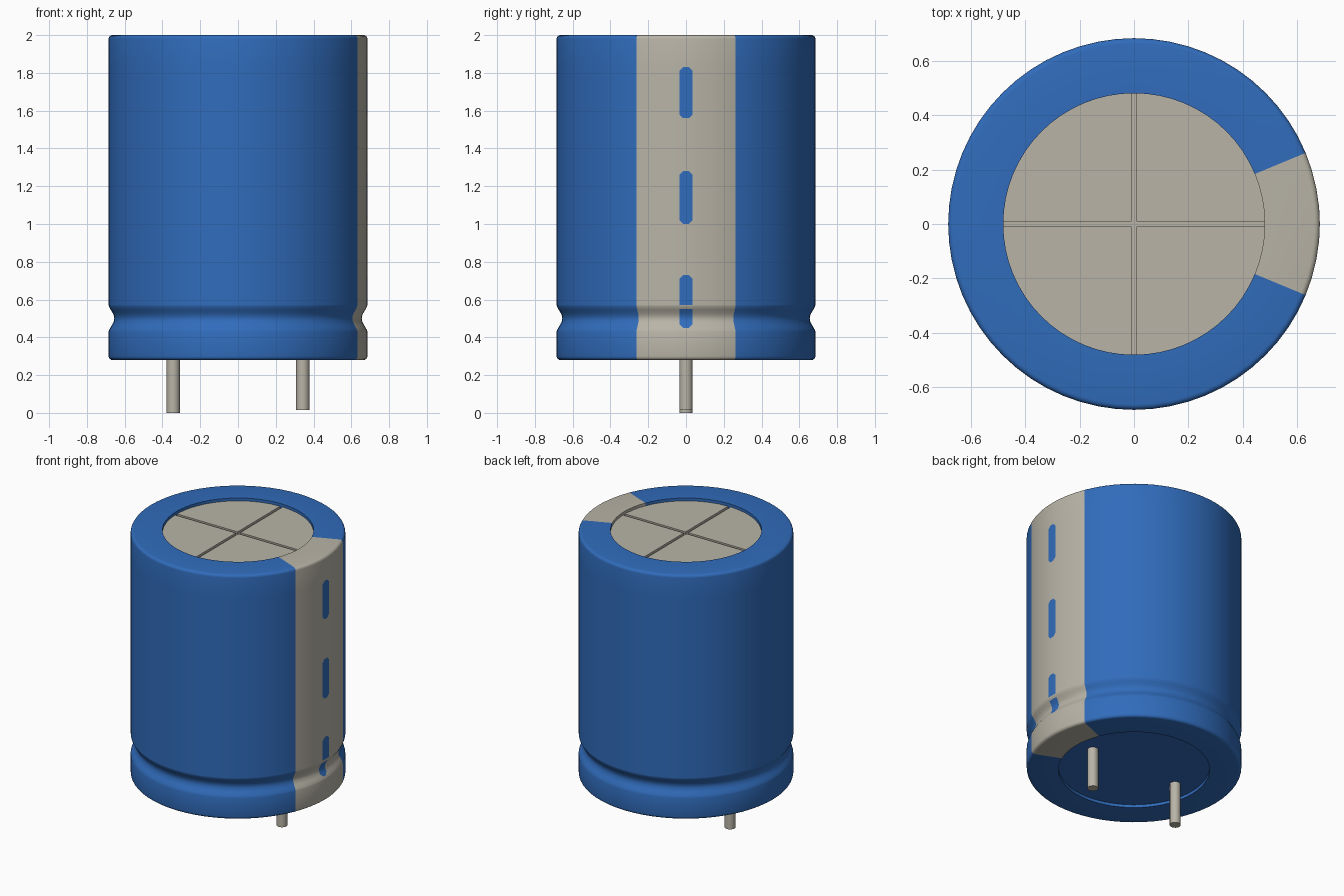
import bpy
import bmesh
from math import sin, cos, pi, radians, asin, atan2, sqrt

if "Cube" in bpy.data.objects:
    bpy.data.objects.remove(bpy.data.objects["Cube"], do_unlink=True)


def make_material(name, rgb):
    mat = bpy.data.materials.new(name)
    mat.use_nodes = True
    mat.diffuse_color = (*rgb, 1)
    mat.node_tree.nodes["Principled BSDF"].inputs["Base Color"].default_value = (*rgb, 1)
    return mat


blue = make_material("sleeve blue", (0.03, 0.15, 0.5))
grey = make_material("warm grey", (0.48, 0.455, 0.385))


def finish(bm, name, mats):
    bmesh.ops.recalc_face_normals(bm, faces=bm.faces[:])
    mesh = bpy.data.meshes.new(name)
    bm.to_mesh(mesh)
    bm.free()
    for m in mats:
        mesh.materials.append(m)
    obj = bpy.data.objects.new(name, mesh)
    bpy.context.collection.objects.link(obj)
    bpy.ops.object.select_all(action='DESELECT')
    obj.select_set(True)
    bpy.context.view_layer.objects.active = obj
    bpy.ops.object.shade_smooth_by_angle(angle=radians(35))
    return obj


# Main dimensions
R, RIM = 0.685, 0.482
BOTTOM, TOP = 0.28, 2.0
ROUND, RECESS = 0.02, 0.02
CRIMP_LOW, CRIMP_HIGH, CRIMP_DEPTH = 0.43, 0.57, 0.03
SLOTS = [(0.45, 0.73), (1.0, 1.28), (1.56, 1.83)]
SLOT_HALF, CHAMFER = 0.035, 0.02
GAP = (0.55, 0.572)
STRIPE = radians(22.5)
PIN_X, PIN_R = 0.343, 0.035


def wall_radius(z):
    if CRIMP_LOW < z < CRIMP_HIGH:
        t = (z - CRIMP_LOW) / (CRIMP_HIGH - CRIMP_LOW)
        return R - CRIMP_DEPTH * sin(pi * t) ** 1.5
    return R


# Sleeve profile: recessed base, rounded edges, crimped wall, rolled top rim
heights = {CRIMP_LOW + (CRIMP_HIGH - CRIMP_LOW) * i / 14 for i in range(15)} | set(GAP)
for low, high in SLOTS:
    heights |= {low, low + CHAMFER, high - CHAMFER, high}
heights = sorted(round(z, 4) for z in heights)
corner = [i * pi / 8 for i in range(5)]
profile = [(RIM, BOTTOM + RECESS), (RIM, BOTTOM)]
profile += [(R - ROUND + ROUND * sin(a), BOTTOM + ROUND - ROUND * cos(a)) for a in corner]
profile += [(wall_radius(z), z) for z in heights]
profile += [(R - ROUND + ROUND * cos(a), TOP - ROUND + ROUND * sin(a)) for a in corner]
profile += [(RIM, TOP), (RIM, TOP - RECESS - 0.015)]

# Revolve, with extra columns at the sides of the painted slots
slot_angle = asin(SLOT_HALF / R)
angles = sorted([2 * pi * i / 64 for i in range(64)] + [slot_angle, 2 * pi - slot_angle])
bm = bmesh.new()
columns = [[bm.verts.new((r * cos(a), r * sin(a), z)) for r, z in profile] for a in angles]
for k, col in enumerate(columns):
    nxt = columns[(k + 1) % len(columns)]
    for i in range(len(profile) - 1):
        bm.faces.new((col[i], nxt[i], nxt[i + 1], col[i + 1]))
bm.faces.new([c[0] for c in columns])
cap_floor = bm.faces.new([c[-1] for c in columns])
cap_floor.material_index = 1

# Chamfer the slot ends by slicing only the faces around each end
for low, high in SLOTS:
    for end, sz in ((low, -1), (high, 1)):
        for sy in (-1, 1):
            near = []
            for f in bm.faces:
                c = f.calc_center_median()
                if c.x > 0.5 and 0 < c.y * sy < SLOT_HALF and 0 < (end - c.z) * sz < CHAMFER:
                    near.append(f)
            geom = near + list({e for f in near for e in f.edges})
            geom += list({v for f in near for v in f.verts})
            bmesh.ops.bisect_plane(bm, geom=geom, dist=0.0005,
                                   plane_co=(0, sy * (SLOT_HALF - CHAMFER), end),
                                   plane_no=(0, sy, sz))


def in_slot(c):
    if c.x < 0.5 or abs(c.y) > SLOT_HALF or GAP[0] < c.z < GAP[1]:
        return False
    return any(low < c.z < high and
               abs(c.y) + max(c.z - high, low - c.z) < SLOT_HALF - CHAMFER
               for low, high in SLOTS)


# Paint the stripe by direction, leaving the slots blue
for f in bm.faces:
    if len(f.verts) > 10:
        continue
    c = f.calc_center_median()
    f.material_index = int(abs(atan2(c.y, c.x)) < STRIPE and not in_slot(c))
finish(bm, "sleeve", [blue, grey])

# Top cap: four raised quadrants separated by a cross-shaped vent score
HALF_SCORE = 0.01
cap_r = RIM + 0.001
start = asin(HALF_SCORE / cap_r)
for q in range(4):
    bm = bmesh.new()
    outline = [(HALF_SCORE, HALF_SCORE)]
    for i in range(17):
        a = start + (pi / 2 - 2 * start) * i / 16
        outline.append((cap_r * cos(a), cap_r * sin(a)))
    ca, sa = cos(q * pi / 2), sin(q * pi / 2)
    base = bm.faces.new([bm.verts.new((x * ca - y * sa, x * sa + y * ca, TOP - RECESS - 0.015))
                         for x, y in outline])
    top = bmesh.ops.extrude_face_region(bm, geom=[base], use_keep_orig=True)
    verts = [v for v in top["geom"] if isinstance(v, bmesh.types.BMVert)]
    bmesh.ops.translate(bm, verts=verts, vec=(0, 0, 0.015))
    finish(bm, f"cap_quadrant_{q + 1}", [grey])

# Two leads, one slightly longer
for name, x, foot in (("right_lead", -PIN_X, 0.0), ("left_lead", PIN_X, 0.015)):
    bm = bmesh.new()
    head = BOTTOM + RECESS + 0.01
    bmesh.ops.create_cone(bm, cap_ends=True, segments=24, radius1=PIN_R, radius2=PIN_R,
                          depth=head - foot)
    bmesh.ops.translate(bm, verts=bm.verts[:], vec=(x, 0, (head + foot) / 2))
    finish(bm, name, [grey])
